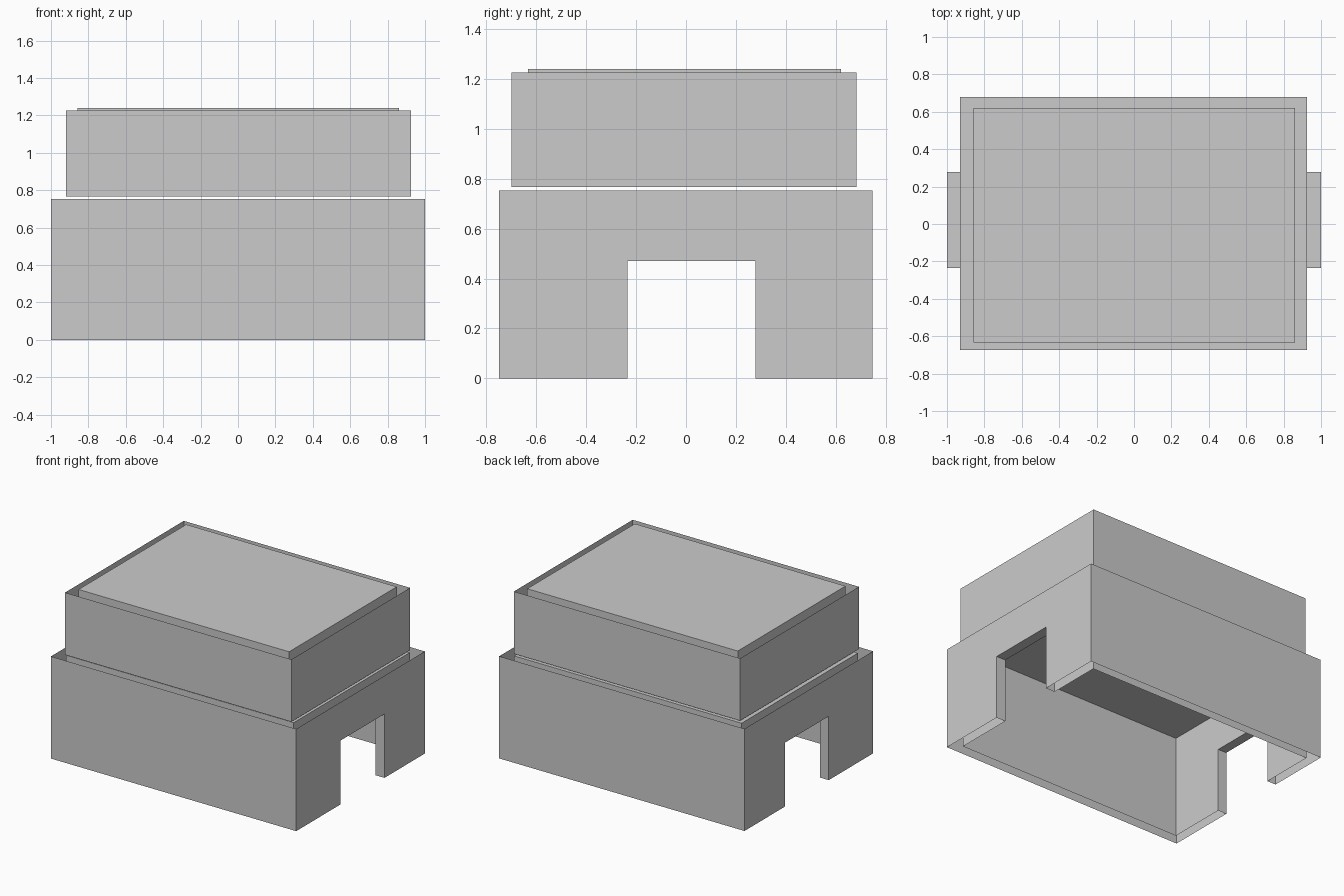
import bpy, bmesh

if "Cube" in bpy.data.objects:
    bpy.data.objects.remove(bpy.data.objects["Cube"])

NOTCH_Y0, NOTCH_Y1, NOTCH_Z = -0.234, 0.278, 0.471


def new_object(name, faces):
    """Make a mesh from a list of faces given as corner points."""
    bm = bmesh.new()
    for pts in faces:
        bm.faces.new([bm.verts.new(p) for p in pts])
    bmesh.ops.remove_doubles(bm, verts=bm.verts, dist=1e-5)
    bmesh.ops.recalc_face_normals(bm, faces=bm.faces)
    mesh = bpy.data.meshes.new(name)
    bm.to_mesh(mesh)
    bm.free()
    obj = bpy.data.objects.new(name, mesh)
    bpy.context.collection.objects.link(obj)
    return obj


def long_walls(x0, x1, y0, y1, z0, z1):
    return [[(x0, y, z0), (x1, y, z0), (x1, y, z1), (x0, y, z1)] for y in (y0, y1)]


def end_wall(x, y0, y1, z0, z1, notch=False):
    profile = [(y0, z0)]
    if notch:
        profile += [(NOTCH_Y0, z0), (NOTCH_Y0, NOTCH_Z), (NOTCH_Y1, NOTCH_Z), (NOTCH_Y1, z0)]
    profile += [(y1, z0), (y1, z1), (y0, z1)]
    return [(x, y, z) for y, z in profile]


def sleeve(x0, x1, y0, y1, z0, z1, notch=False, top=False):
    """Thin rectangular wall ring, open below, optionally closed on top."""
    faces = long_walls(x0, x1, y0, y1, z0, z1)
    faces += [end_wall(x, y0, y1, z0, z1, notch) for x in (x0, x1)]
    if top:
        faces.append([(x0, y0, z1), (x1, y0, z1), (x1, y1, z1), (x0, y1, z1)])
    return faces


# Base: outer sleeve and closed inner shell, both with doorways in the ends
new_object("base_outer_walls", sleeve(-1, 1, -0.75, 0.747, 0, 0.753, notch=True))
new_object("base_inner_shell", sleeve(-0.93, 0.925, -0.673, 0.68, 0, 0.75, notch=True, top=True))

# Doorway linings between the outer and inner end walls
path = [(NOTCH_Y0, 0), (NOTCH_Y0, NOTCH_Z), (NOTCH_Y1, NOTCH_Z), (NOTCH_Y1, 0)]
for name, xa, xb in (("left_doorway_lining", -1, -0.93), ("right_doorway_lining", 0.925, 1)):
    new_object(name, [[(xa, *p), (xb, *p), (xb, *q), (xa, *q)] for p, q in zip(path, path[1:])])

# Upper tier: outer sleeve and slightly taller closed inner shell
new_object("upper_outer_walls", sleeve(-0.92, 0.925, -0.70, 0.683, 0.767, 1.226))
new_object("upper_inner_shell", sleeve(-0.857, 0.86, -0.633, 0.621, 0.767, 1.24, top=True))
